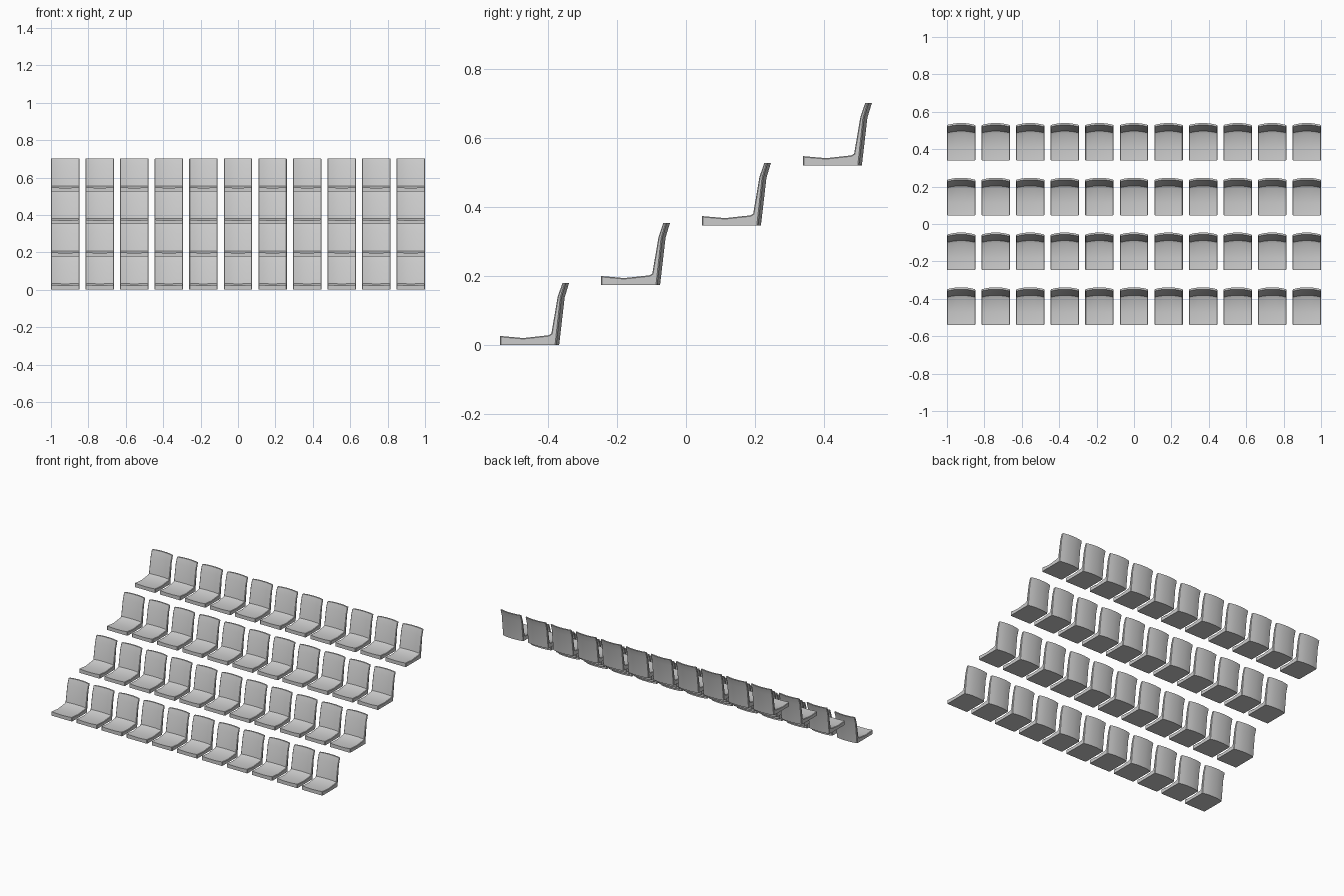
import bpy, bmesh
from math import radians

if "Cube" in bpy.data.objects:
    bpy.data.objects.remove(bpy.data.objects["Cube"])

COLS, ROWS = 11, 4
HALF = 0.076                                 # half the seat width
STEP_X, STEP_Y, STEP_Z = 0.1848, 0.2927, 0.1739
FIRST_Y = -0.539

# Side profile (y from front edge, z, backward bulge at the middle, sag at the middle)
PROFILE = [
    (0.000, 0.000, 0.000, 0.000),
    (0.000, 0.027, 0.000, 0.004),
    (0.067, 0.021, 0.000, 0.004),
    (0.140, 0.029, 0.004, 0.003),
    (0.148, 0.034, 0.009, 0.002),
    (0.166, 0.140, 0.010, 0.000),
    (0.180, 0.181, 0.010, 0.000),
    (0.190, 0.181, 0.010, 0.000),
    (0.177, 0.138, 0.010, 0.000),
    (0.162, 0.000, 0.009, 0.000),
]
STATIONS = [-1, -0.65, -0.28, 0.28, 0.65, 1]


def seat_mesh():
    """Loft the side profile across the width, dished towards the middle."""
    bm = bmesh.new()
    loops = []
    for s in STATIONS:
        k = (1 - s * s) / (1 - 0.28 ** 2)
        loops.append([bm.verts.new((s * HALF, y + b * k, z - d * k))
                      for y, z, b, d in PROFILE])
    n = len(PROFILE)
    for a, b in zip(loops, loops[1:]):
        for i in range(n):
            j = (i + 1) % n
            bm.faces.new((a[i], a[j], b[j], b[i]))
    bm.faces.new(loops[0])
    bm.faces.new(loops[-1][::-1])
    bmesh.ops.recalc_face_normals(bm, faces=bm.faces)
    # Soften the upper side rims
    rims = [e for e in bm.edges
            if abs(e.verts[0].co.x - e.verts[1].co.x) < 1e-6
            and abs(abs(e.verts[0].co.x) - HALF) < 1e-6
            and max(v.co.z for v in e.verts) > 0.01]
    bmesh.ops.bevel(bm, geom=rims, offset=0.003, segments=1,
                    affect='EDGES', clamp_overlap=True)
    mesh = bpy.data.meshes.new("seat")
    bm.to_mesh(mesh)
    bm.free()
    return mesh


# Stepped rows of identical seats
mesh = seat_mesh()
for r in range(ROWS):
    for c in range(COLS):
        seat = bpy.data.objects.new(f"seat_row{r + 1}_{c + 1}", mesh)
        seat.location = ((c - (COLS - 1) / 2) * STEP_X, FIRST_Y + r * STEP_Y, r * STEP_Z)
        bpy.context.collection.objects.link(seat)

# Smooth the gentle curves, keep the rims crisp
seat.select_set(True)
bpy.context.view_layer.objects.active = seat
bpy.ops.object.shade_smooth_by_angle(angle=radians(30))
